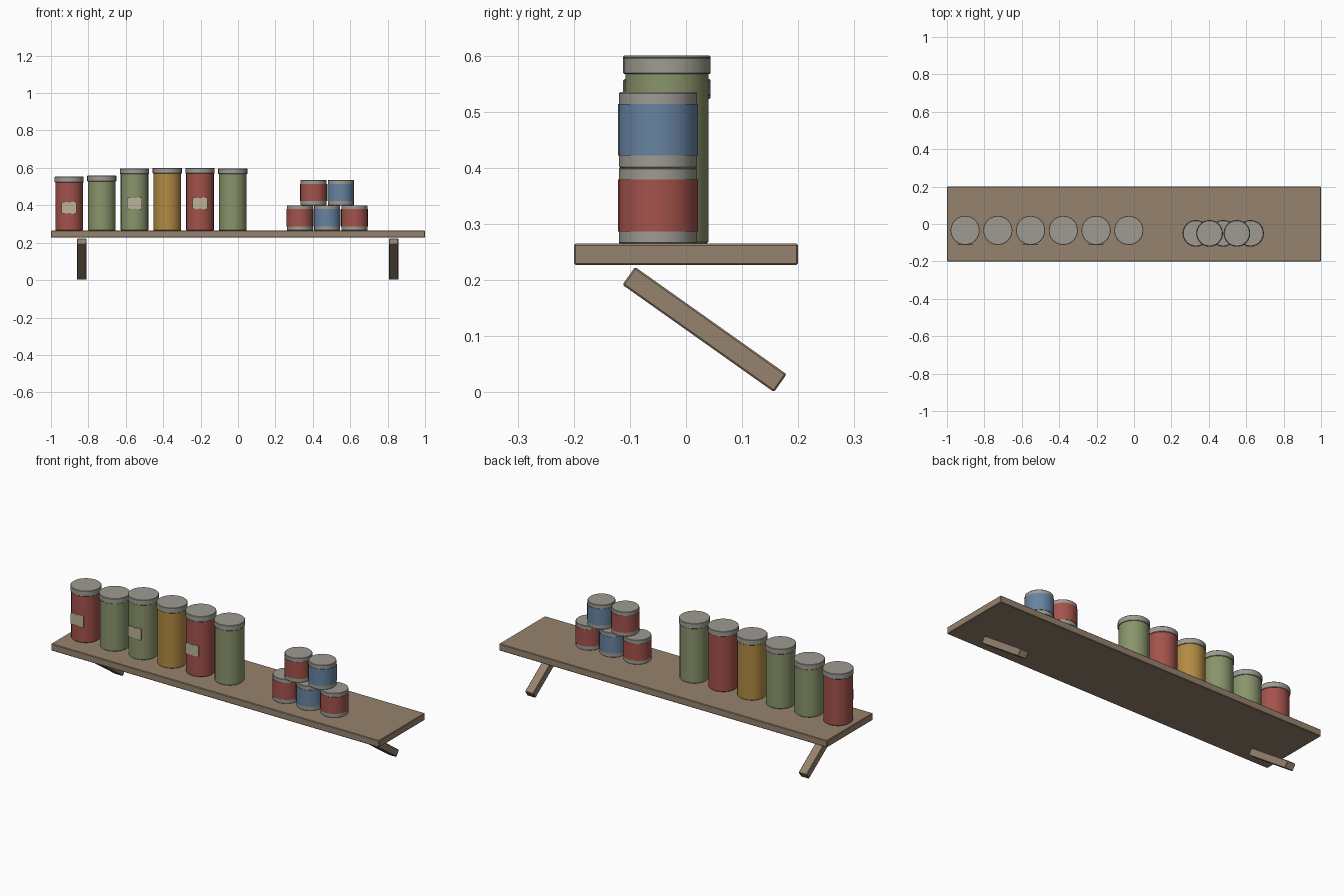
import bpy, bmesh, math
from mathutils import Matrix

cube = bpy.data.objects.get("Cube")
if cube:
    bpy.data.objects.remove(cube, do_unlink=True)


def srgb(c):
    c /= 255
    return c / 12.92 if c < 0.04045 else ((c + 0.055) / 1.055) ** 2.4


def material(name, *rgb):
    mat = bpy.data.materials.new(name)
    mat.use_nodes = True
    col = [srgb(c) for c in rgb] + [1.0]
    mat.diffuse_color = col
    mat.node_tree.nodes["Principled BSDF"].inputs["Base Color"].default_value = col
    return mat


wood = material("wood", 150, 130, 109)
red = material("red", 164, 82, 75)
green = material("green", 137, 148, 107)
mustard = material("mustard", 178, 139, 67)
blue = material("blue", 103, 131, 162)
metal = material("grey metal", 158, 155, 146)
paper = material("cream paper", 190, 180, 152)


def finish(bm, name, mat):
    bmesh.ops.recalc_face_normals(bm, faces=bm.faces)
    mesh = bpy.data.meshes.new(name)
    bm.to_mesh(mesh)
    bm.free()
    mesh.materials.append(mat)
    obj = bpy.data.objects.new(name, mesh)
    bpy.context.collection.objects.link(obj)
    return obj


def box(name, mat, size, loc, tilt=0):
    bm = bmesh.new()
    bmesh.ops.create_cube(bm, size=1, matrix=Matrix.Diagonal((*size, 1)))
    bmesh.ops.bevel(bm, geom=bm.edges[:], offset=0.003, segments=1, affect='EDGES')
    obj = finish(bm, name, mat)
    obj.location = loc
    obj.rotation_euler.x = tilt
    return obj


def cylinder(name, mat, radius, x, y, z0, z1, bevel=0.0):
    bm = bmesh.new()
    bmesh.ops.create_cone(bm, cap_ends=True, segments=24, radius1=radius, radius2=radius,
                          depth=z1 - z0)
    if bevel:
        rims = [e for e in bm.edges if abs(e.verts[0].co.z - e.verts[1].co.z) < 1e-5]
        bmesh.ops.bevel(bm, geom=rims, offset=bevel, segments=1, affect='EDGES')
    obj = finish(bm, name, mat)
    obj.location = (x, y, (z0 + z1) / 2)
    bpy.ops.object.select_all(action='DESELECT')
    obj.select_set(True)
    bpy.context.view_layer.objects.active = obj
    bpy.ops.object.shade_smooth_by_angle(angle=math.radians(35))
    return obj


def paper_label(x, y, z):
    # Flat plate with ragged top and bottom edges
    edge = [(-0.040, 0.028), (-0.022, 0.033), (0.0, 0.027), (0.022, 0.034), (0.040, 0.030)]
    outline = edge + [(px, -pz) for px, pz in reversed(edge)]
    bm = bmesh.new()
    face = bm.faces.new([bm.verts.new((px, 0, pz)) for px, pz in outline])
    out = bmesh.ops.extrude_face_region(bm, geom=[face])
    moved = [v for v in out["geom"] if isinstance(v, bmesh.types.BMVert)]
    bmesh.ops.translate(bm, verts=moved, vec=(0, 0.006, 0))
    finish(bm, "jar_label", paper).location = (x, y, z)


# Shelf plank and the two slanted supports
SHELF = 0.265
box("shelf_plank", wood, (2.0, 0.4, 0.038), (0, 0, SHELF - 0.019))
for side, x in (("right", -0.835), ("left", 0.832)):
    box(side + "_support", wood, (0.05, 0.331, 0.039), (x, 0.033, 0.112), math.radians(-35.3))

# Row of tall jars: colour, top height, label height
jars = [(red, 0.553, 0.387), (green, 0.558, None), (green, 0.597, 0.41),
        (mustard, 0.6, None), (red, 0.6, 0.41), (green, 0.597, None)]
for i, (mat, top, label_z) in enumerate(jars):
    x, y = -0.903 + 0.175 * i, -0.034
    cylinder("jar_body", mat, 0.074, x, y, SHELF, top - 0.02, 0.003)
    cylinder("jar_lid", metal, 0.078, x, y, top - 0.03, top, 0.002)
    if label_z:
        paper_label(x, y - 0.078, label_z)

# Pyramid of short cans: a metal cylinder with a coloured band
cans = [(0.331, 0, red), (0.477, 0, blue), (0.623, 0, red), (0.404, 1, red), (0.55, 1, blue)]
for x, level, mat in cans:
    z = SHELF + 0.135 * level
    cylinder("can_metal", metal, 0.0695, x, -0.05, z, z + 0.135, 0.002)
    cylinder("can_band", mat, 0.0715, x, -0.05, z + 0.022, z + 0.114)
